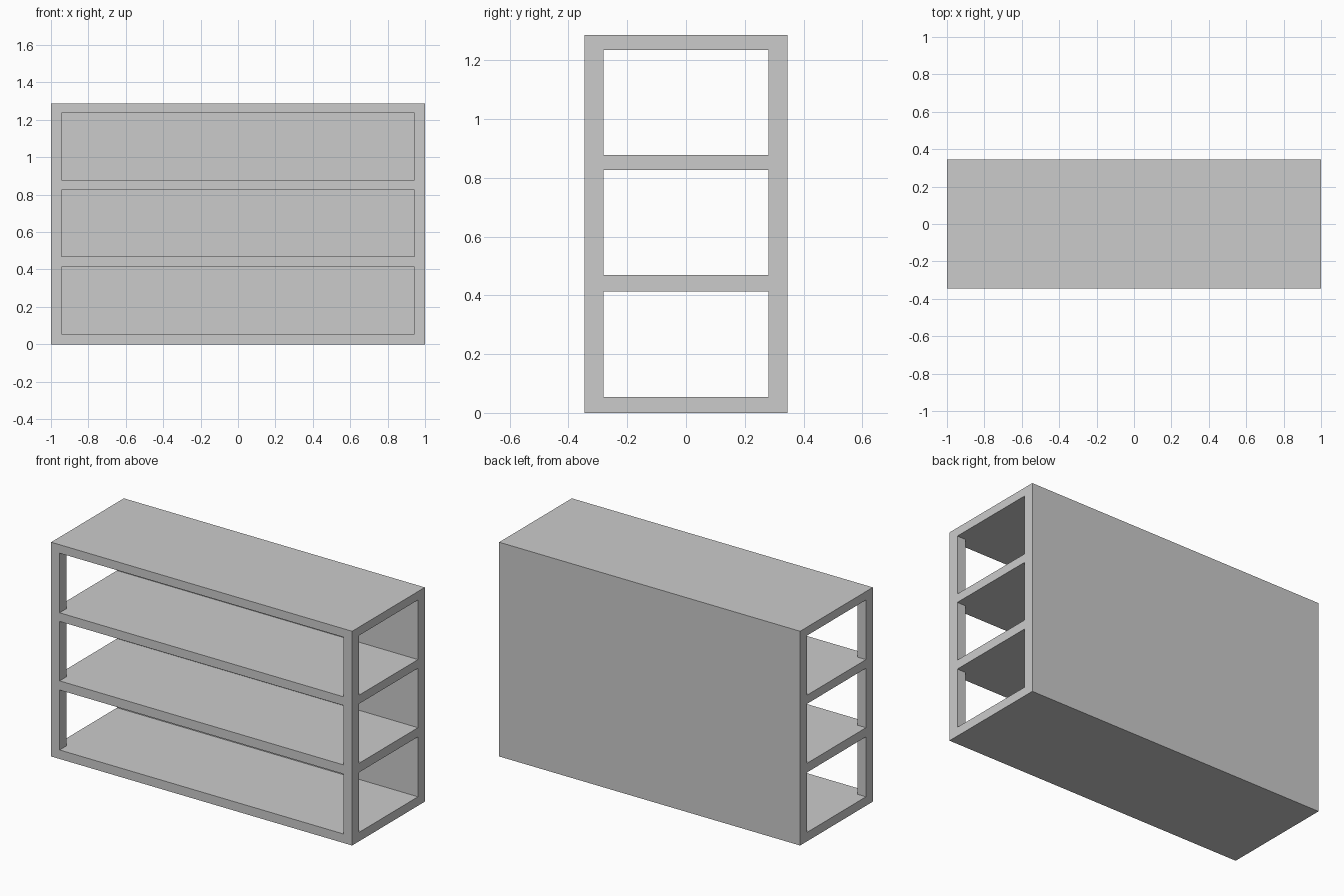
import bpy
import bmesh

if "Cube" in bpy.data.objects:
    bpy.data.objects.remove(bpy.data.objects["Cube"])

W, D, H = 1.0, 0.345, 1.287        # half width, half depth, height
OPEN_X, OPEN_Y = 0.944, 0.28       # half width of front opening, half depth of side opening
BAYS = [(0.054, 0.414), (0.469, 0.826), (0.878, 1.236)]


def prism(name, outline, z0, z1):
    """Extrude a plan outline from z0 up to z1."""
    bm = bmesh.new()
    face = bm.faces.new([bm.verts.new((x, y, z0)) for x, y in outline])
    top = bmesh.ops.extrude_face_region(bm, geom=[face])["geom"]
    verts = [g for g in top if isinstance(g, bmesh.types.BMVert)]
    bmesh.ops.translate(bm, verts=verts, vec=(0, 0, z1 - z0))
    bmesh.ops.recalc_face_normals(bm, faces=bm.faces)
    mesh = bpy.data.meshes.new(name)
    bm.to_mesh(mesh)
    bm.free()
    obj = bpy.data.objects.new(name, mesh)
    bpy.context.collection.objects.link(obj)
    return obj


# Solid cabinet body with a thick back
shelf = prism("shelf_unit", [(-W, -D), (W, -D), (W, D), (-W, D)], 0, H)

# T-shaped bay plan: open through both sides and out of the front between the posts
E = 0.1
bay_plan = [(-W - E, OPEN_Y), (-W - E, -OPEN_Y), (-OPEN_X, -OPEN_Y), (-OPEN_X, -D - E),
            (OPEN_X, -D - E), (OPEN_X, -OPEN_Y), (W + E, -OPEN_Y), (W + E, OPEN_Y)]

# Carve the three bays
bpy.context.view_layer.objects.active = shelf
for i, (z0, z1) in enumerate(BAYS):
    cutter = prism(f"bay_cutter_{i}", bay_plan, z0, z1)
    cutter.hide_render = True
    mod = shelf.modifiers.new("bay", "BOOLEAN")
    mod.operation = "DIFFERENCE"
    mod.solver = "EXACT"
    mod.object = cutter
    bpy.ops.object.modifier_apply(modifier=mod.name)
    bpy.data.objects.remove(cutter)
